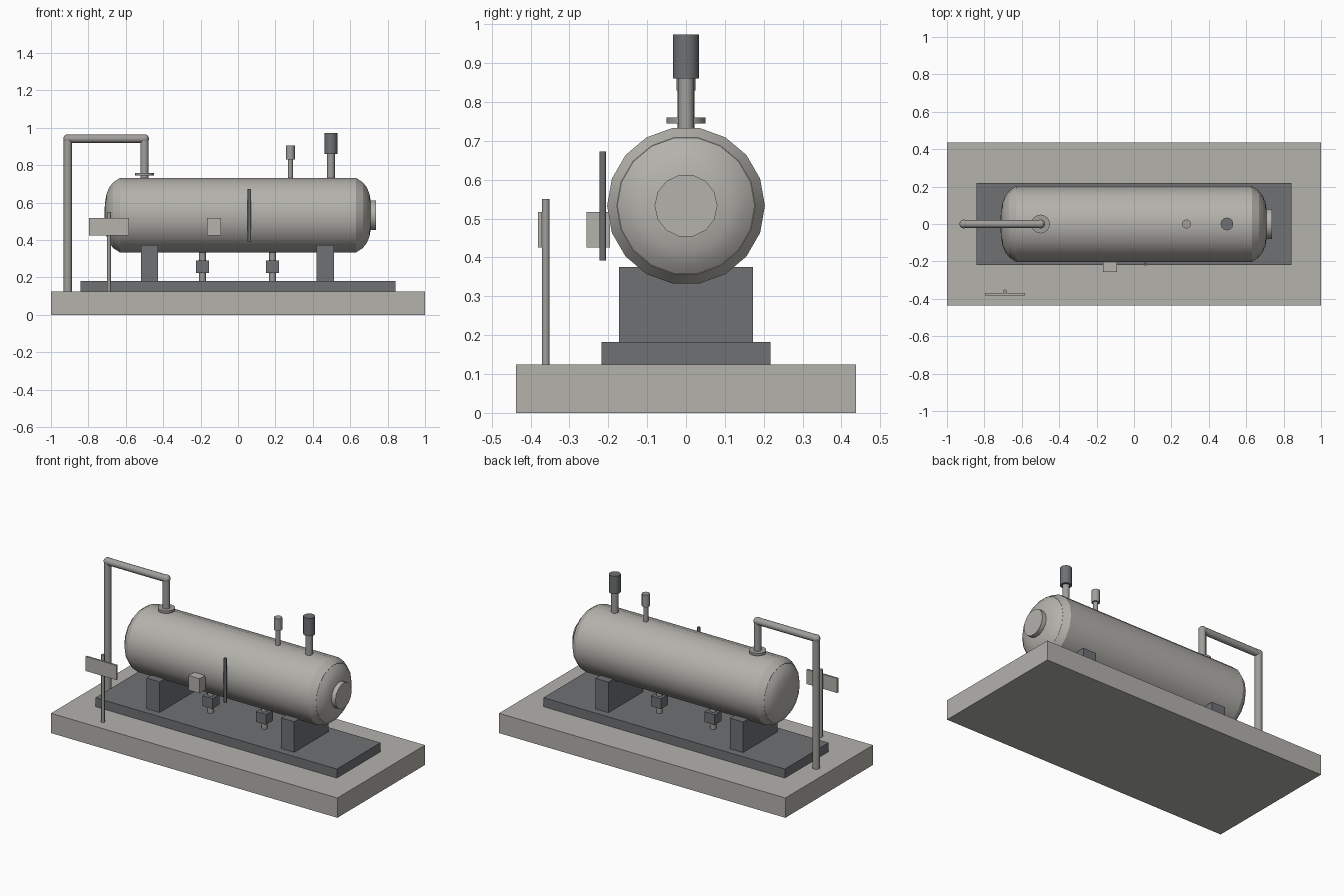
import bpy, bmesh, math
from mathutils import Vector

if "Cube" in bpy.data.objects:
    bpy.data.objects.remove(bpy.data.objects["Cube"])


def material(name, rgb):
    m = bpy.data.materials.new(name)
    lin = [((c / 255 + 0.055) / 1.055) ** 2.4 for c in rgb]
    m.diffuse_color = (*lin, 1)
    m.use_nodes = True
    m.node_tree.nodes["Principled BSDF"].inputs["Base Color"].default_value = m.diffuse_color
    return m


LIGHT = material("light_grey", (180, 178, 172))
DARK = material("dark_grey", (110, 113, 116))
PIPE = material("pipe_grey", (160, 159, 155))


def finish(bm, name, mat, smooth=None):
    bmesh.ops.recalc_face_normals(bm, faces=bm.faces)
    mesh = bpy.data.meshes.new(name)
    bm.to_mesh(mesh)
    bm.free()
    mesh.materials.append(mat)
    ob = bpy.data.objects.new(name, mesh)
    bpy.context.collection.objects.link(ob)
    if smooth:
        bpy.ops.object.select_all(action='DESELECT')
        ob.select_set(True)
        bpy.context.view_layer.objects.active = ob
        bpy.ops.object.shade_smooth_by_angle(angle=math.radians(smooth))
    return ob


def box(name, x, y, z, mat):
    bm = bmesh.new()
    bmesh.ops.create_cube(bm, size=1)
    for v in bm.verts:
        v.co = Vector([(a + b) / 2 + c * (b - a) for c, (a, b) in zip(v.co, (x, y, z))])
    return finish(bm, name, mat)


def lathe(name, profile, center, axis, sides, mat, smooth=None):
    """Revolve (position along axis, radius) points; ends are capped."""
    bm = bmesh.new()
    rings = []
    for t, r in profile:
        ring = []
        for i in range(sides):
            a = 2 * math.pi * i / sides
            u, w = r * math.cos(a), r * math.sin(a)
            co = Vector((t, u, w)) if axis == 'x' else Vector((u, w, t))
            ring.append(bm.verts.new(co + Vector(center)))
        rings.append(ring)
    for p, q in zip(rings, rings[1:]):
        for i in range(sides):
            j = (i + 1) % sides
            bm.faces.new((p[i], p[j], q[j], q[i]))
    bm.faces.new(rings[0])
    bm.faces.new(rings[-1])
    return finish(bm, name, mat, smooth)


def rod(name, x, y, z0, z1, r, sides, mat):
    return lathe(name, [(z0, r), (z1, r)], (x, y, 0), 'z', sides, mat, 40)


# Concrete slab, steel skid and saddles
box("base_slab", (-1, 1), (-.437, .437), (0, .125), LIGHT)
box("skid_plate", (-.843, .843), (-.218, .218), (.125, .182), DARK)
for side, x in (("left", -.473), ("right", .467)):
    box(side + "_saddle", (x - .046, x + .046), (-.172, .172), (.182, .375), DARK)

# Tank shell with chamfered ends, domed heads and end hatch
AXIS = (0, 0, .533)
lathe("tank_shell", [(-.668, .178), (-.63, .203), (.63, .203), (.668, .178)],
      AXIS, 'x', 18, LIGHT, 30)
for side, s in (("left", -1), ("right", 1)):
    dome = [(.667, .178), (.688, .152), (.703, .116), (.712, .06), (.714, .004)]
    lathe(side + "_dome", [(s * t, r) for t, r in dome], AXIS, 'x', 18, LIGHT, 30)
lathe("end_hatch", [(.69, .081), (.737, .081)], AXIS, 'x', 14, LIGHT, 30)

# Drain pipes with valve blocks below the tank
for side, x in (("left", -.19), ("right", .185)):
    rod(side + "_drain_pipe", x, 0, .182, .35, .018, 10, PIPE)
    box(side + "_drain_valve", (x - .035, x + .035), (-.035, .035), (.225, .29), DARK)

# Outlet pipe: riser, crossover, drop, elbows and flange
rod("outlet_riser", -.91, 0, .125, .942, .022, 12, PIPE)
lathe("outlet_crossover", [(-.91, .022), (-.5, .022)], (0, 0, .942), 'x', 12, PIPE, 40)
rod("outlet_drop", -.5, 0, .715, .942, .022, 12, PIPE)
for side, x in (("left", -.91), ("right", -.5)):
    bm = bmesh.new()
    bmesh.ops.create_uvsphere(bm, u_segments=12, v_segments=8, radius=.024)
    bmesh.ops.translate(bm, verts=bm.verts, vec=(x, 0, .942))
    finish(bm, side + "_elbow", PIPE, 50)
rod("outlet_flange", -.5, 0, .745, .76, .05, 16, PIPE)

# Top fittings: vent and relief valve
rod("vent_stem", .28, 0, .715, .83, .014, 10, PIPE)
rod("vent_cap", .28, 0, .83, .907, .024, 12, PIPE)
rod("relief_stem", .497, 0, .715, .862, .021, 12, PIPE)
rod("relief_cap", .497, 0, .86, .973, .034, 12, DARK)

# Front fittings: instrument box and level gauge
box("instrument_box", (-.165, -.09), (-.256, -.195), (.425, .517), LIGHT)
rod("level_gauge", .061, -.214, .392, .672, .009, 10, DARK)

# Sign on its post
rod("sign_post", -.69, -.361, .125, .55, .0105, 10, PIPE)
box("sign_panel", (-.797, -.583), (-.381, -.37), (.425, .517), LIGHT)
